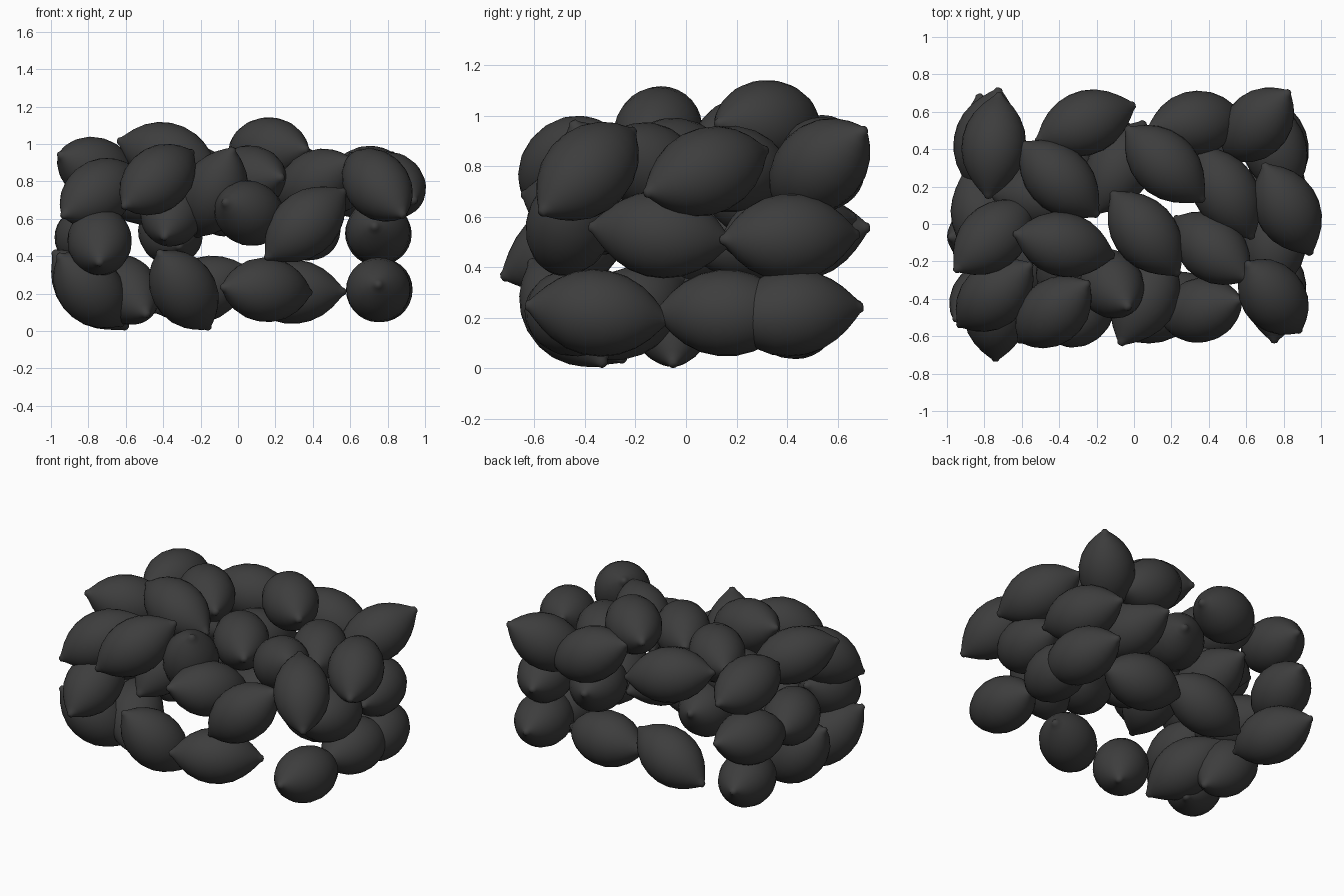
import bpy, math
from mathutils import Vector

# Lemon outline: distance along the axis, radius
PROFILE = [(-.29, 0), (-.286, .014), (-.27, .024), (-.25, .045), (-.215, .084), (-.165, .124),
           (-.1, .156), (-.03, .171), (.04, .170), (.11, .152), (.17, .119), (.215, .083),
           (.25, .048), (.272, .024), (.286, .016), (.29, 0)]
SIDES = 28


def lemon_mesh():
    verts = [(0, 0, PROFILE[0][0])]
    for h, r in PROFILE[1:-1]:
        for i in range(SIDES):
            a = 2 * math.pi * i / SIDES
            verts.append((r * math.cos(a), r * math.sin(a), h))
    verts.append((0, 0, PROFILE[-1][0]))
    last, rows = len(verts) - 1, len(PROFILE) - 2
    faces = []
    for i in range(SIDES):
        j = (i + 1) % SIDES
        faces.append((0, 1 + j, 1 + i))
        for k in range(rows - 1):
            a, b = 1 + k * SIDES, 1 + (k + 1) * SIDES
            faces.append((a + i, a + j, b + j, b + i))
        top = 1 + (rows - 1) * SIDES
        faces.append((top + i, top + j, last))
    mesh = bpy.data.meshes.new("lemon")
    mesh.from_pydata(verts, [], faces)
    mesh.shade_smooth()
    return mesh


MESH = lemon_mesh()
skin = bpy.data.materials.new("dark_skin")
skin.diffuse_color = (.047, .047, .047, 1)
MESH.materials.append(skin)


def place(layer, x, y, z, axis):
    ob = bpy.data.objects.new("lemon_" + layer, MESH)
    ob.location = (x, y, z)
    ob.rotation_mode = 'QUATERNION'
    ob.rotation_quaternion = Vector(axis).to_track_quat('Z', 'Y')
    bpy.context.collection.objects.link(ob)


# Bottom layer
place("bottom", -.79, -.38, .22, (.18, .14, -.2))
place("bottom", -.60, -.23, .22, (.12, -.23, -.14))
place("bottom", -.29, -.47, .22, (.13, .14, -.2))
place("bottom", .15, -.445, .22, (.245, .16, -.015))
place("bottom", .75, -.35, .22, (0, -.28, .03))
place("bottom", -.79, -.06, .22, (.2, .01, -.21))
place("bottom", .75, .16, .22, (.02, .28, 0))
place("bottom", -.75, .42, .22, (-.08, .27, .03))
place("bottom", -.19, .43, .22, (-.258, .03, -.11))
place("bottom", .29, .42, .21, (-.28, .02, 0))
place("bottom", .76, .42, .22, (-.05, .25, .02))

# Middle layer
place("middle", -.74, -.47, .48, (0, -.26, -.12))
place("middle", -.35, -.25, .64, (-.04, -.22, -.13))
place("middle", .06, -.40, .63, (-.13, -.24, .06))
place("middle", .36, -.46, .57, (.23, .06, .2))
place("middle", .75, -.10, .53, (-.02, -.27, .03))
place("middle", -.80, .02, .50, (-.1, .27, 0))
place("middle", -.79, .45, .52, (.07, .28, .04))
place("middle", -.36, .28, .53, (-.05, .27, .08))
place("middle", .37, .40, .55, (-.08, .27, .05))
place("middle", .75, .41, .52, (-.08, .26, .01))
place("middle", -.08, .30, .68, (.13, .24, -.05))

# Upper layer
place("upper", -.745, -.38, .74, (.2, .17, .13))
place("upper", -.43, -.47, .81, (.2, .17, .16))
place("upper", -.125, -.32, .74, (.09, -.12, .22))
place("upper", .745, -.39, .78, (.15, -.195, -.175))
place("upper", -.755, -.07, .86, (.19, .17, -.08))
place("upper", .06, -.05, .82, (.16, -.2, 0))
place("upper", .415, -.13, .79, (.19, -.16, .12))
place("upper", .82, .08, .78, (.13, -.25, -.09))
place("upper", .49, .17, .79, (.14, -.24, 0))
place("upper", -.75, .42, .85, (-.03, -.28, .04))
place("upper", -.49, .15, .74, (-.28, .02, 0))
place("upper", -.40, .24, .90, (.2, -.19, 0))
place("upper", -.26, .54, .83, (.27, .1, -.05))
place("upper", .33, .54, .81, (-.24, -.03, .12))
place("upper", .66, .53, .80, (.16, .17, .14))

# Topmost pair
place("top", -.375, -.11, .94, (.27, -.06, -.08))
place("top", .165, .32, .97, (.21, -.2, 0))
